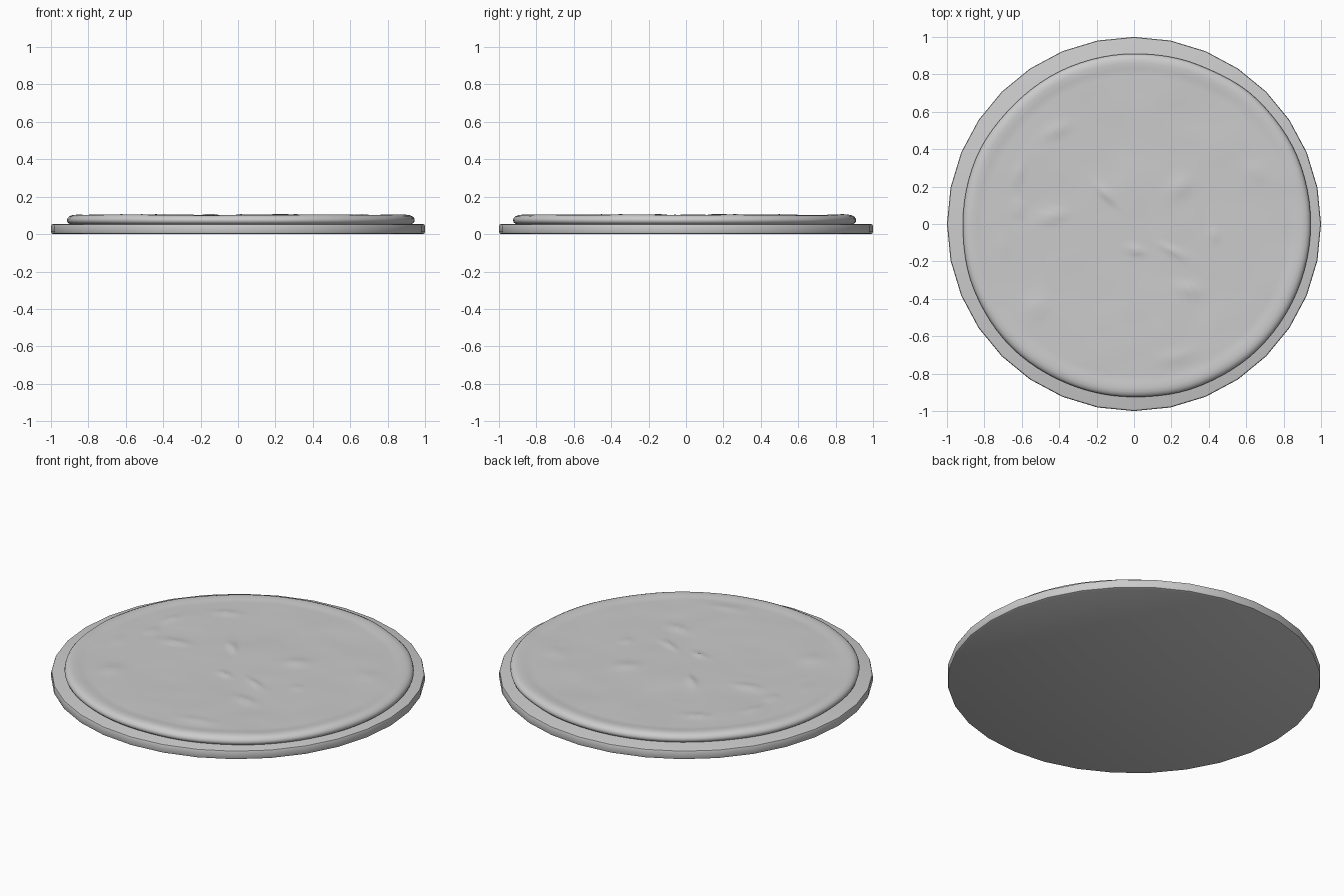
import bpy, bmesh, math
from mathutils import Vector, noise

if "Cube" in bpy.data.objects:
    bpy.data.objects.remove(bpy.data.objects["Cube"])


def add_object(name, bm, angle):
    bmesh.ops.recalc_face_normals(bm, faces=bm.faces)
    mesh = bpy.data.meshes.new(name)
    bm.to_mesh(mesh)
    bm.free()
    ob = bpy.data.objects.new(name, mesh)
    bpy.context.collection.objects.link(ob)
    bpy.ops.object.select_all(action='DESELECT')
    ob.select_set(True)
    bpy.context.view_layer.objects.active = ob
    bpy.ops.object.shade_smooth_by_angle(angle=math.radians(angle))
    return ob


def loft(bm, rings):
    # join rings of points, closing the first and last ring
    vs = [[bm.verts.new(p) for p in ring] for ring in rings]
    n = len(vs[0])
    for a, b in zip(vs, vs[1:]):
        for i in range(n):
            j = (i + 1) % n
            bm.faces.new((a[i], a[j], b[j], b[i]))
    bm.faces.new(vs[0])
    bm.faces.new(vs[-1])


def circle(n, radius, z):
    return [(radius * math.cos(2 * math.pi * i / n),
             radius * math.sin(2 * math.pi * i / n), z) for i in range(n)]


# Base disc with softened edges
bm = bmesh.new()
profile = [(0.988, 0), (0.997, 0.004), (1, 0.012), (1, 0.043), (0.997, 0.051), (0.988, 0.054)]
loft(bm, [circle(32, r, z) for r, z in profile])
add_object("base_disc", bm, 40)

# Uneven upper layer: outline radius every 22.5 degrees, from +x anticlockwise
OUTLINE = [0.945, 0.945, 0.937, 0.918, 0.91, 0.908, 0.905, 0.915,
           0.915, 0.925, 0.93, 0.925, 0.925, 0.935, 0.943, 0.944]
# lumps: x, y, half length, half width, direction in degrees, height
LUMPS = [(-0.42, 0.50, .07, .03, 10, .010), (-0.62, 0.27, .03, .04, 0, .009),
         (-0.62, 0.08, .03, .04, 70, .009), (-0.44, 0.04, .09, .03, 10, .010),
         (-0.15, 0.16, .08, .025, -45, .010), (0.25, 0.20, .08, .06, 40, .008),
         (0.01, -0.14, .06, .02, -15, .009), (0.22, -0.15, .09, .02, -25, .009),
         (0.30, -0.35, .09, .03, -15, .010), (0.43, -0.06, .03, .03, 0, .007),
         (-0.52, -0.44, .08, .05, 45, .008), (0.23, -0.71, .10, .04, 8, .006),
         (0.65, 0.28, .07, .03, 0, .006), (-0.70, -0.12, .04, .04, 0, .006)]
SEG = 96


def outline(t):
    i, f = divmod(t * 16, 1)
    f = f * f * (3 - 2 * f)
    return OUTLINE[int(i) % 16] * (1 - f) + OUTLINE[int(i + 1) % 16] * f


def surface_offset(x, y):
    h = 0.005 * noise.noise(Vector((x * 2.5, y * 2.5, 3.1)))
    h += 0.002 * noise.noise(Vector((x * 7, y * 7, 8.4)))
    for cx, cy, a, b, d, amount in LUMPS:
        c, s = math.cos(math.radians(d)), math.sin(math.radians(d))
        u = ((x - cx) * c + (y - cy) * s) / a
        v = ((y - cy) * c - (x - cx) * s) / b
        h += amount * math.exp(-1.5 * (u * u + v * v))
    return h


# inset from the outline, height, share of the surface waviness
rows = [(0.025, 0.05, 0), (0.012, 0.056, 0), (0.003, 0.064, 0), (0, 0.074, 0.2),
        (0.003, 0.085, 0.5), (0.012, 0.095, 0.8), (0.028, 0.102, 1),
        (0.05, 0.104, 1), (0.08, 0.101, 1)]
rows += [(0.08 + 0.02 * k, 0.0985, 1) for k in range(1, 41)]
rings = []
for inset, z, share in rows:
    ring = []
    for i in range(SEG):
        t = i / SEG
        r = outline(t)
        if inset <= 0.08:
            r -= inset
        else:
            r = (r - 0.08) * (0.9 - inset) / 0.82
        x, y = r * math.cos(2 * math.pi * t), r * math.sin(2 * math.pi * t)
        ring.append((x, y, z + share * surface_offset(x, y)))
    rings.append(ring)
bm = bmesh.new()
loft(bm, rings)
add_object("upper_layer", bm, 60)
